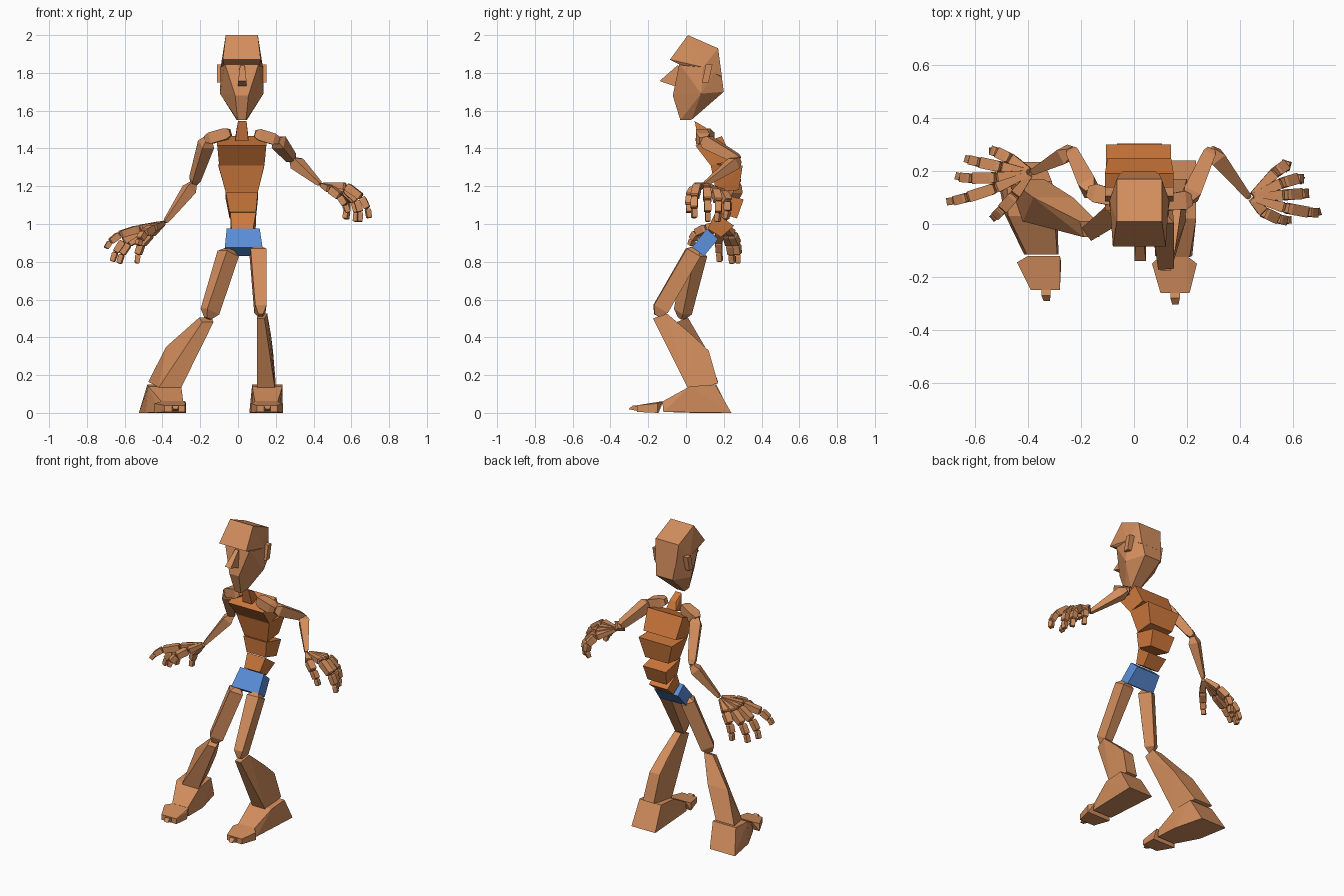
import bpy, bmesh
from mathutils import Vector


def material(name, rgb):
    m = bpy.data.materials.new(name)
    m.diffuse_color = (*rgb, 1)
    return m


SKIN = material("skin", (0.65, 0.27, 0.11))
TRUNK = material("trunk", (0.62, 0.19, 0.045))
BLUE = material("blue", (0.1, 0.27, 0.68))


def hull(name, *groups, mat=SKIN):
    """One flat-faced solid per group of points."""
    bm = bmesh.new()
    for pts in groups:
        vs = [bm.verts.new(p) for p in pts]
        res = bmesh.ops.convex_hull(bm, input=vs)
        junk = [v for v in res["geom_interior"] if isinstance(v, bmesh.types.BMVert)]
        bmesh.ops.delete(bm, geom=junk, context='VERTS')
    bmesh.ops.dissolve_limit(bm, angle_limit=0.03, verts=bm.verts[:], edges=bm.edges[:])
    bmesh.ops.recalc_face_normals(bm, faces=bm.faces[:])
    me = bpy.data.meshes.new(name)
    bm.to_mesh(me)
    bm.free()
    me.materials.append(mat)
    ob = bpy.data.objects.new(name, me)
    bpy.context.collection.objects.link(ob)
    return ob


def slab(name, profile, bottom, top, mat=TRUNK):
    """Trunk block: side profile (y, z) of 2 bottom + 2 top points, x ranges."""
    pts = [(x, y, z) for (y, z), r in zip(profile, (bottom, bottom, top, top)) for x in r]
    return hull(name, pts, mat=mat)


def bone(name, a, b, rings):
    """Four-sided limb from a to b; rings are (position, half width, half depth)."""
    a, b = Vector(a), Vector(b)
    q = (b - a).to_track_quat('Z', 'Y')
    pts = [a.lerp(b, t) + q @ Vector((sx * w, sy * d, 0))
           for t, w, d in rings for sx in (-1, 1) for sy in (-1, 1)]
    return hull(name, pts)


def sym(cx, rows):
    """Points mirrored about x = cx from (half width, y, z)."""
    return [(cx + s * w, y, z) for w, y, z in rows for s in (-1, 1)]


# Head: cranium with brow overhang, and tapering face
CX = 0.02
cap = [(0.085, 0.01, 2.0), (0.1, -0.085, 1.87), (0.095, -0.035, 1.845),
       (0.085, 0.17, 1.93), (0.112, 0.09, 1.83), (0.075, 0.19, 1.78)]
face = [(0.09, -0.035, 1.85), (0.112, 0.09, 1.83), (0.115, 0.08, 1.69),
        (0.035, -0.07, 1.68), (0.022, -0.03, 1.55), (0.028, 0.03, 1.552),
        (0.06, 0.2, 1.70), (0.08, 0.18, 1.85)]
hull("head", sym(CX, cap), sym(CX, face))
hull("nose", sym(CX + 0.003, [(0.012, -0.045, 1.84), (0.022, -0.14, 1.757),
                              (0.022, -0.06, 1.73), (0.012, -0.02, 1.83)]))
for s, side in ((-1, "left"), (1, "right")):
    hull(side + "_ear", [(CX + s * w, y + dy, z) for y, z in ((0.105, 1.845), (0.085, 1.75))
                         for dy in (0, 0.035) for w in (0.08, 0.13)])

# Spine: neck, chest, ribs, waist, belly, hips
slab("neck", [(0.07, 1.44), (0.13, 1.46), (0.105, 1.51), (0.045, 1.545)],
     (-0.015, 0.055), (0.0, 0.045))
slab("chest", [(0.13, 1.31), (0.25, 1.335), (0.19, 1.465), (0.05, 1.415)],
     (-0.10, 0.14), (-0.11, 0.15))
slab("ribs", [(0.16, 1.168), (0.28, 1.18), (0.30, 1.31), (0.13, 1.315)],
     (-0.065, 0.105), (-0.105, 0.14))
slab("waist", [(0.155, 1.063), (0.27, 1.03), (0.305, 1.13), (0.15, 1.168)],
     (-0.045, 0.095), (-0.065, 0.105))
slab("belly", [(0.115, 0.975), (0.185, 0.93), (0.255, 0.99), (0.155, 1.06)],
     (-0.035, 0.08), (-0.04, 0.095))
slab("hips", [(0.03, 0.875), (0.095, 0.83), (0.17, 0.92), (0.11, 0.975)],
     (-0.07, 0.13), (-0.06, 0.115), BLUE)

# Arms: clavicle, upper arm, forearm
ARM = {"left": [(-0.04, 0.09, 1.485), (-0.16, 0.12, 1.45), (-0.235, 0.275, 1.215), (-0.385, 0.195, 1.01)],
       "right": [(0.09, 0.08, 1.48), (0.205, 0.09, 1.445), (0.29, 0.28, 1.34), (0.435, 0.1, 1.21)]}
for side, (c, sh, el, wr) in ARM.items():
    bone(side + "_clavicle", c, sh, [(0, 0.018, 0.018), (0.2, 0.03, 0.03), (0.85, 0.035, 0.03), (1.1, 0.02, 0.018)])
    bone(side + "_upper_arm", sh, el, [(0, 0.018, 0.018), (0.12, 0.034, 0.034), (0.9, 0.024, 0.024), (1, 0.015, 0.015)])
    bone(side + "_forearm", el, wr, [(0, 0.015, 0.015), (0.15, 0.03, 0.03), (0.95, 0.012, 0.012), (1, 0.008, 0.008)])

# Hands: each digit is a metacarpal plus three curled joints (knuckle, tip)
DIGITS = {
    "left": {"thumb": ((-0.45, 0.11, 0.98), (-0.53, 0.025, 0.885)),
             "index": ((-0.525, 0.135, 0.975), (-0.70, 0.085, 0.87)),
             "middle": ((-0.52, 0.175, 0.965), (-0.665, 0.18, 0.80)),
             "ring": ((-0.50, 0.215, 0.95), (-0.63, 0.245, 0.79)),
             "little": ((-0.465, 0.245, 0.945), (-0.535, 0.275, 0.79))},
    "right": {"thumb": ((0.49, 0.045, 1.185), (0.585, 0.015, 1.06)),
              "index": ((0.575, 0.06, 1.20), (0.695, 0.045, 1.03)),
              "middle": ((0.57, 0.11, 1.185), (0.645, 0.115, 1.01)),
              "ring": ((0.56, 0.155, 1.175), (0.625, 0.165, 1.01)),
              "little": ((0.535, 0.195, 1.165), (0.57, 0.21, 1.025))}}
for side, digits in DIGITS.items():
    wrist = Vector(ARM[side][3])
    for digit, (k, tip) in digits.items():
        k, tip = Vector(k), Vector(tip)
        out = Vector((k.x - wrist.x, k.y - wrist.y, 0)) * 0.22 + Vector((0, 0, 0.012))
        path = [wrist.lerp(k, 0.12), k, k.lerp(tip, 0.42) + out, k.lerp(tip, 0.75) + out * 0.7, tip]
        for i, w in enumerate((0.02, 0.021, 0.018, 0.014)):
            w0 = 0.012 if i == 0 else w
            bone(f"{side}_{digit}_{i + 1}", path[i], path[i + 1],
                 [(0.0, w0 * 0.8, w0 * 0.8), (0.15, w0, w0), (0.9, w, w * 0.9), (0.97, w * 0.6, w * 0.6)])

# Thighs
for side, a, b in (("left", (-0.045, 0.06, 0.865), (-0.16, -0.025, 0.5)),
                   ("right", (0.105, 0.05, 0.87), (0.12, -0.155, 0.515))):
    bone(side + "_thigh", a, b, [(0, 0.02, 0.02), (0.06, 0.042, 0.042), (0.9, 0.03, 0.042), (1, 0.012, 0.015)])

# Shins: narrow knee swelling into a heavy calf
hull("right_shin", [(x, y, z) for y, z, x0, x1 in
                    ((-0.175, 0.5, 0.1, 0.14), (-0.1, 0.525, 0.105, 0.155), (0.035, 0.41, 0.11, 0.175),
                     (0.12, 0.33, 0.11, 0.185), (0.17, 0.155, 0.12, 0.2), (0.01, 0.13, 0.1, 0.195))
                    for x in (x0, x1)])
hull("left_shin", [(x, y, z) for y, z, x0, x1 in
                   ((-0.05, 0.48, -0.19, -0.13), (0.01, 0.505, -0.205, -0.14), (0.1, 0.35, -0.38, -0.23),
                    (0.17, 0.165, -0.475, -0.34), (0.01, 0.135, -0.42, -0.3))
                   for x in (x0, x1)])

# Feet: wedge, toe plate and big toe, in outlines (y, z, x range)
FEET = {"right": [[(0.24, 0, 0.06, 0.235), (0.155, 0.15, 0.075, 0.235), (0.02, 0.14, 0.075, 0.235),
                   (-0.125, 0.06, 0.09, 0.21), (-0.12, 0.005, 0.08, 0.22)],
                  [(-0.125, 0.062, 0.095, 0.205), (-0.15, 0.0, 0.068, 0.238), (-0.15, 0.05, 0.068, 0.238),
                   (-0.26, 0.04, 0.1, 0.21), (-0.26, 0.005, 0.1, 0.21)],
                  [(-0.255, 0.035, 0.137, 0.173), (-0.28, 0.04, 0.137, 0.173), (-0.305, 0.02, 0.145, 0.168),
                   (-0.255, 0.01, 0.137, 0.173)]],
        "left": [[(0.235, 0, -0.525, -0.34), (0.16, 0.15, -0.48, -0.31), (0.03, 0.14, -0.475, -0.30),
                  (0.04, 0, -0.49, -0.29), (-0.115, 0.06, -0.405, -0.29), (-0.115, 0.005, -0.415, -0.285)],
                 [(-0.12, 0.062, -0.40, -0.28), (-0.145, 0.0, -0.442, -0.275), (-0.145, 0.05, -0.442, -0.275),
                  (-0.25, 0.04, -0.39, -0.28), (-0.25, 0.005, -0.39, -0.28)],
                 [(-0.245, 0.035, -0.35, -0.315), (-0.27, 0.04, -0.35, -0.315), (-0.29, 0.02, -0.342, -0.318),
                  (-0.245, 0.01, -0.35, -0.315)]]}
for side, parts in FEET.items():
    for part, rows in zip(("foot", "toe_plate", "big_toe"), parts):
        hull(f"{side}_{part}", [(x, y, z) for y, z, x0, x1 in rows for x in (x0, x1)])
